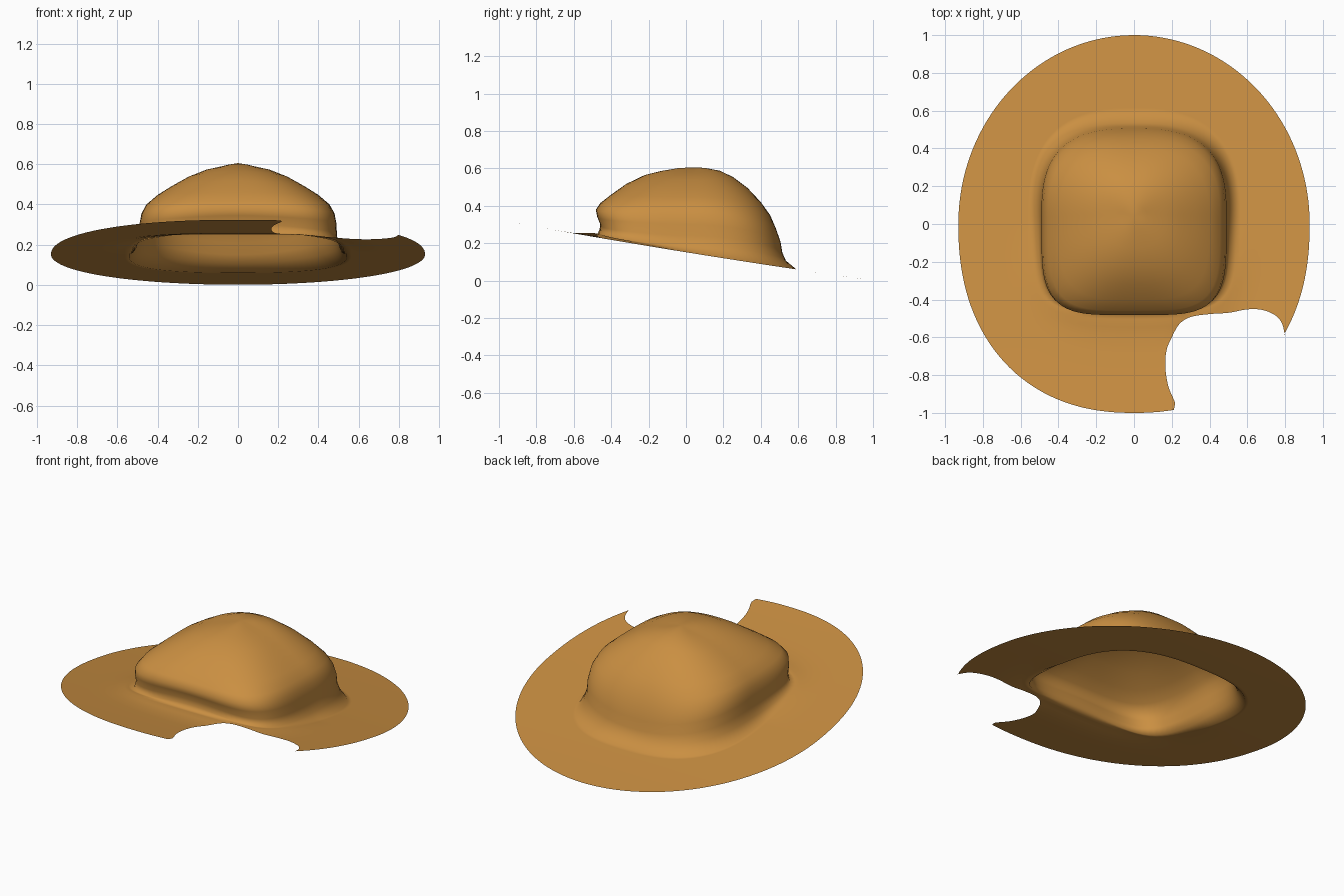
import bpy, bmesh, math
from mathutils import Vector
from mathutils.geometry import delaunay_2d_cdt

cube = bpy.data.objects.get("Cube")
if cube:
    bpy.data.objects.remove(cube, do_unlink=True)

SEGMENTS = 112
CENTRE_Y = 0.04
ANGLES = [math.tau * i / SEGMENTS for i in range(SEGMENTS)]


def squircle(angle, half_x, front, back, n_front, n_back, cy):
    """Point on a rounded square whose front and back halves differ."""
    c, s = math.cos(angle), math.sin(angle)
    n = n_front if s < 0 else n_back
    r = (abs(c) ** n + abs(s) ** n) ** (-1 / n)
    reach = cy - front if s < 0 else back - cy
    return Vector((c * r * half_x, cy + s * r * reach))


def brim_height(p):
    """Tilted brim that lifts slightly towards the front of the crown."""
    x, y = p
    gap = (abs(x / 0.54) ** 3 + abs((y - 0.05) / 0.53) ** 3) ** (1 / 3) - 1
    lift = 0.022 * math.exp(-(gap / 0.15) ** 2) * min(1, max(0, -2 * y))
    return 0.152 - 0.1615 * y + 0.0105 * y * y + lift


def inside(p, loop):
    hit = False
    for a, b in zip(loop, loop[1:] + loop[:1]):
        if (a.y > p.y) != (b.y > p.y):
            if p.x < a.x + (p.y - a.y) / (b.y - a.y) * (b.x - a.x):
                hit = not hit
    return hit


def smooth_path(points, steps=5):
    """Catmull-Rom curve through the points."""
    pts = [Vector(p) for p in points]
    ext = [pts[0]] + pts + [pts[-1]]
    path = []
    for a, b, c, d in zip(ext, ext[1:], ext[2:], ext[3:]):
        for k in range(steps):
            t = k / steps
            path.append(0.5 * (2 * b + (c - a) * t
                               + (2 * a - 5 * b + 4 * c - d) * t * t
                               + (3 * b - a - 3 * c + d) * t ** 3))
    return path + [pts[-1]]


bm = bmesh.new()

# Crown: rings as front (y, z), side (x, z), back (y, z)
LEVELS = [
    (-0.04, 0.602, 0.07, 0.592, 0.10, 0.603),
    (-0.13, 0.587, 0.16, 0.572, 0.18, 0.588),
    (-0.22, 0.565, 0.25, 0.535, 0.25, 0.555),
    (-0.32, 0.517, 0.33, 0.49, 0.33, 0.495),
    (-0.40, 0.46, 0.40, 0.447, 0.40, 0.42),
    (-0.458, 0.415, 0.455, 0.40, 0.45, 0.35),
    (-0.482, 0.38, 0.48, 0.355, 0.48, 0.28),
    (-0.475, 0.345, 0.49, 0.30, 0.505, 0.21),
    (-0.458, 0.305, 0.492, 0.24, 0.515, 0.15),
    (-0.462, 0.275, 0.505, 0.185, 0.535, 0.105),
]
rings = []
for k, (yf, zf, xs, zs, yb, zb) in enumerate(LEVELS):
    sharp = min(1, k / 6)
    ring = []
    for a in ANGLES:
        p = squircle(a, xs, yf, yb, 2 + 2.5 * sharp, 2 + 0.8 * sharp, CENTRE_Y)
        w = math.sin(a) ** 2
        z = zs * (1 - w) + (zf if math.sin(a) < 0 else zb) * w
        ring.append(bm.verts.new((p.x, p.y, z)))
    rings.append(ring)

# Foot of the crown, where it flares into the brim
foot = [squircle(a, 0.54, -0.472, 0.59, 4.5, 2.7, CENTRE_Y) for a in ANGLES]
rings.append([bm.verts.new((p.x, p.y, brim_height(p))) for p in foot])

apex = bm.verts.new((0, CENTRE_Y, 0.606))
for i in range(SEGMENTS):
    j = (i + 1) % SEGMENTS
    bm.faces.new((apex, rings[0][i], rings[0][j]))
    for inner, outer in zip(rings, rings[1:]):
        bm.faces.new((inner[i], outer[i], outer[j], inner[j]))


# Brim outline with a bite taken out of the front left
def brim_edge(angle):
    return squircle(angle, 0.93, -1, 1, 2.25, 2, 0)


BITE = [(0.215, -0.965), (0.215, -0.94), (0.182, -0.86), (0.166, -0.76),
        (0.172, -0.67), (0.20, -0.60), (0.24, -0.53), (0.30, -0.492),
        (0.40, -0.477), (0.50, -0.47), (0.60, -0.452), (0.68, -0.455),
        (0.75, -0.485), (0.785, -0.53), (0.80, -0.60)]
start, end = math.radians(-34), math.radians(283)
outline = [brim_edge(start + (end - start) * i / 130) for i in range(131)]
outline += smooth_path(BITE)

# Inner points keep the brim evenly divided
fill = []
for t in (0.06, 0.14, 0.26, 0.42, 0.6, 0.8):
    for p, a in zip(foot, ANGLES):
        q = p.lerp(brim_edge(a), t)
        if inside(q, outline) and min((q - o).length for o in outline) > 0.018:
            fill.append(q)


def loop_edges(first, count):
    return [(first + i, first + (i + 1) % count) for i in range(count)]


edges = loop_edges(0, len(foot)) + loop_edges(len(foot), len(outline))
flat_verts, _, flat_faces, *_ = delaunay_2d_cdt(
    foot + outline + fill, edges, [], 0, 1e-5)
brim_verts = [bm.verts.new((p.x, p.y, brim_height(p))) for p in flat_verts]
for tri in flat_faces:
    mid = sum((flat_verts[i] for i in tri), Vector((0, 0))) / len(tri)
    if inside(mid, outline) and not inside(mid, foot):
        face = bm.faces.new([brim_verts[i] for i in tri])
        face.normal_update()
        if face.normal.z < 0:
            face.normal_flip()

# Weld crown and brim into one thin shell
bmesh.ops.remove_doubles(bm, verts=bm.verts[:], dist=0.0005)
loose = [v for v in bm.verts if not v.link_faces]
bmesh.ops.delete(bm, geom=loose, context="VERTS")

mesh = bpy.data.meshes.new("hat_crown_and_brim")
bm.to_mesh(mesh)
bm.free()
mesh.shade_smooth()
hat = bpy.data.objects.new("hat_crown_and_brim", mesh)
bpy.context.collection.objects.link(hat)

# Tan felt
felt = bpy.data.materials.new("tan_felt")
felt.use_nodes = True
colour = (0.59, 0.275, 0.054, 1)
felt.diffuse_color = colour
felt.node_tree.nodes["Principled BSDF"].inputs["Base Color"].default_value = colour
mesh.materials.append(felt)
